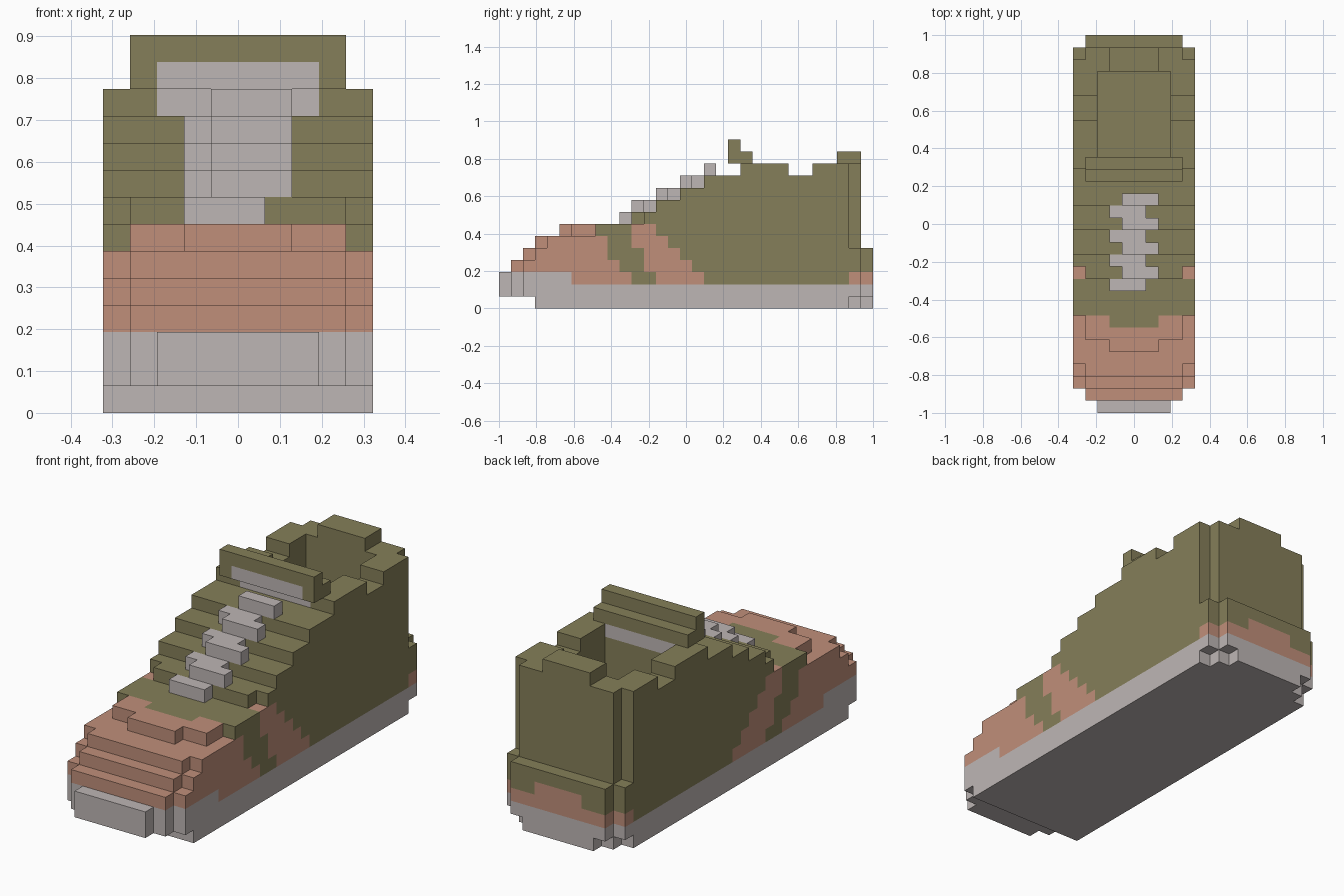
import bpy
import bmesh
from itertools import product
from mathutils import Vector

U = 2 / 31          # edge of one block
HEEL = 31           # blocks from toe to heel

if "Cube" in bpy.data.objects:
    bpy.data.objects.remove(bpy.data.objects["Cube"])


def material(name, rgb):
    m = bpy.data.materials.new(name)
    m.use_nodes = True
    m.diffuse_color = (*rgb, 1)
    m.node_tree.nodes["Principled BSDF"].inputs["Base Color"].default_value = (*rgb, 1)
    return m


MATS = [material("olive", (0.235, 0.212, 0.10)),
        material("terracotta", (0.527, 0.275, 0.195)),
        material("pale_grey", (0.515, 0.468, 0.462))]
OLIVE, TERRACOTTA, GREY = range(len(MATS))


def block(x0, x1, y0, y1, z0, z1):
    return set(product(range(x0, x1), range(y0, y1), range(z0, z1)))


def slab(half, y0, y1, z0, z1):
    """Block centred on the shoe's long axis."""
    return block(-half, half, y0, y1, z0, z1)


def build(name, cells, colour):
    """Skin a set of block cells, colour each face by its cell, merge flat areas."""
    bm = bmesh.new()
    verts = {}
    for cell in sorted(cells):
        for axis in range(3):
            for side in (0, 1):
                near = list(cell)
                near[axis] += 2 * side - 1
                if tuple(near) in cells:
                    continue
                b, c = (axis + 1) % 3, (axis + 2) % 3
                ring = []
                for db, dc in ((0, 0), (1, 0), (1, 1), (0, 1)):
                    p = list(cell)
                    p[axis] += side
                    p[b] += db
                    p[c] += dc
                    p = tuple(p)
                    if p not in verts:
                        verts[p] = bm.verts.new(Vector((p[0], p[1] - HEEL / 2, p[2])) * U)
                    ring.append(verts[p])
                face = bm.faces.new(ring if side else ring[::-1])
                face.material_index = colour(*cell)
    bmesh.ops.dissolve_limit(bm, angle_limit=0.01, verts=bm.verts, edges=bm.edges,
                             delimit={'MATERIAL'})
    mesh = bpy.data.meshes.new(name)
    bm.to_mesh(mesh)
    bm.free()
    for m in MATS:
        mesh.materials.append(m)
    obj = bpy.data.objects.new(name, mesh)
    bpy.context.collection.objects.link(obj)
    return obj


# Sole: narrow tread with a wider rim and a bumper stepping out at the toe
sole = slab(5, 3, 29, 0, 1) | slab(4, 29, 30, 0, 1) | slab(3, 30, 31, 0, 1)
sole |= slab(5, 2, 30, 1, 2) | slab(4, 1, 31, 1, 2) | slab(3, 0, 1, 1, 3)
build("sole", sole, lambda x, y, z: GREY)

# Upper: rim layer, then toe cap layers with clipped corners
upper = slab(5, 2, 30, 2, 3) | slab(4, 1, 31, 2, 3)
for z in (3, 4, 5):
    upper |= slab(4, z - 2, 29, z, z + 1) | slab(5, z - 1, 29, z, z + 1)
upper |= slab(2, 5, 29, 6, 7) | slab(4, 6, 29, 6, 7) | slab(5, 8, 29, 6, 7)

# Instep stairs
upper |= slab(4, 11, 29, 7, 8) | slab(5, 12, 29, 7, 8)
for z in (8, 9, 10):
    upper |= slab(5, 2 * z - 3, 29, z, z + 1)

# Heel counter, collar with side dips, heel tab
upper |= slab(5, 29, 30, 3, 5) | slab(4, 30, 31, 3, 5)
upper |= slab(4, 29, 30, 5, 12)
upper |= slab(5, 20, 24, 11, 12) | slab(5, 26, 29, 11, 12)
upper |= slab(2, 28, 30, 12, 13)

# Foot opening
upper -= slab(3, 21, 28, 8, 12)

# Per layer: end of toe patch, start and end of side stripe
PATCHES = {2: (11, 13, 17), 3: (10, 12, 16), 4: (9, 12, 15),
           5: (9, 11, 14), 6: (8, 11, 13)}


def upper_colour(x, y, z):
    if z == 2 and y < 6:
        return GREY
    if z == 11 and y == 20 and -3 <= x < 3:
        return GREY
    if y >= 29 and (z == 2 or (z == 3 and -2 <= x < 2)):
        return TERRACOTTA
    if z in PATCHES:
        toe, start, end = PATCHES[z]
        if z == 6 and -2 <= x < 2:
            toe -= 1
        outer = x in (-5, 4)
        if y < toe or (outer and start <= y < end):
            return TERRACOTTA
    return OLIVE


build("upper", upper, upper_colour)

# Tongue with a pale front panel
tongue = slab(4, 19, 21, 12, 13) | slab(4, 19, 20, 13, 14)
build("tongue", tongue,
      lambda x, y, z: GREY if z == 12 and y == 19 and -3 <= x < 3 else OLIVE)

# Laces zigzag up the stairs
laces = set()
for y in range(10, 18):
    left = -2 if y % 2 == 0 else -1
    z = 7 + (y - 9) // 2
    laces |= block(left, left + 3, y, y + 1, z, z + 1)
build("laces", laces, lambda x, y, z: GREY)
